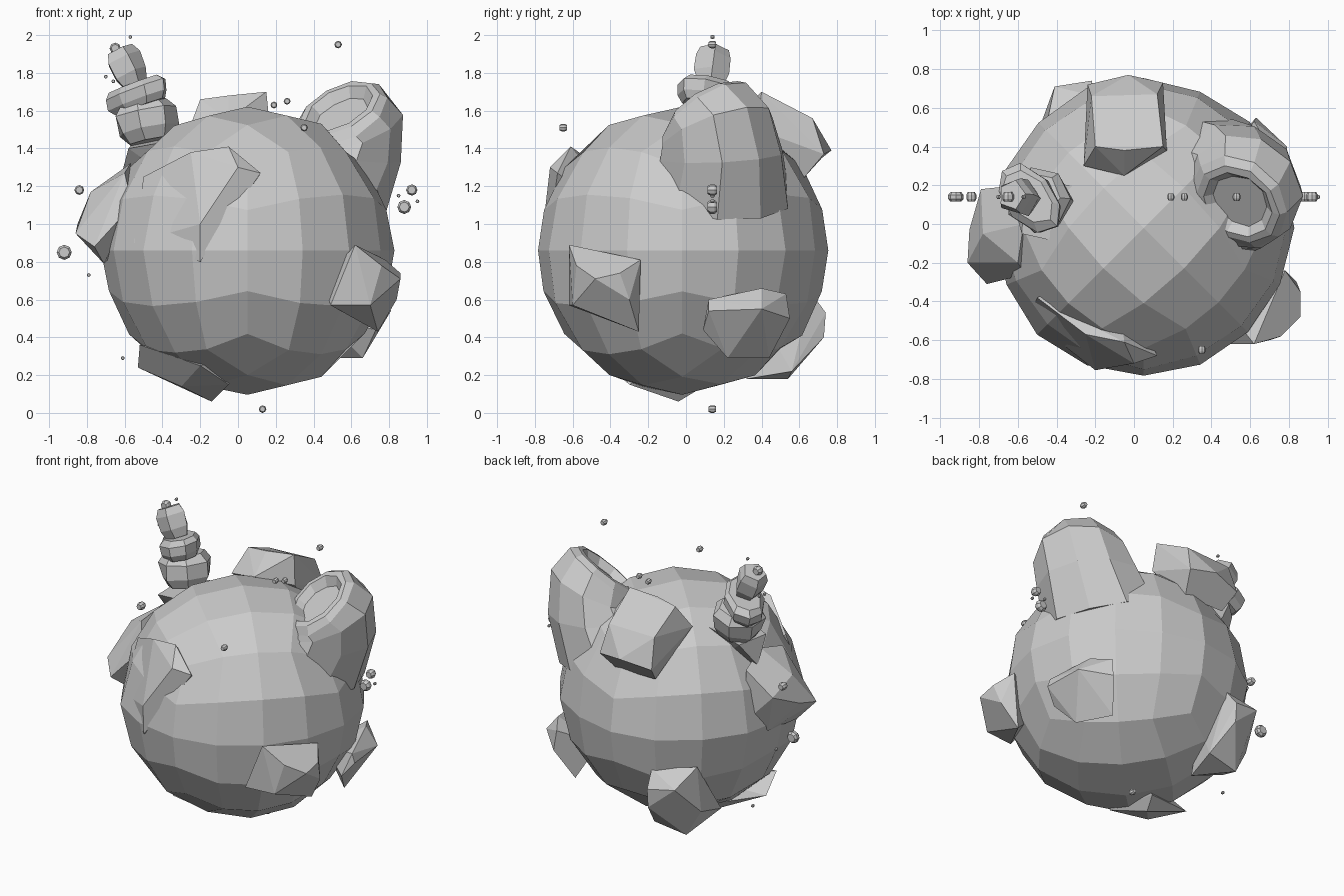
import bpy, bmesh, math, random
from mathutils import Vector, Euler

random.seed(4)


def finish(bm, name):
    bmesh.ops.recalc_face_normals(bm, faces=bm.faces)
    me = bpy.data.meshes.new(name)
    bm.to_mesh(me)
    bm.free()
    ob = bpy.data.objects.new(name, me)
    bpy.context.collection.objects.link(ob)
    return ob


def ring(bm, centre, normal, radius, sides, jitter=0.0):
    n = Vector(normal).normalized()
    u = (Vector((1, 0, 0)) - n * n.x).normalized()
    v = n.cross(u)
    out = []
    for i in range(sides):
        a = math.tau * i / sides
        r = radius * (1 + random.uniform(-jitter, jitter))
        out.append(bm.verts.new(Vector(centre) + u * r * math.cos(a) + v * r * math.sin(a)))
    return out


def loft(name, rings, sides, jitter=0.0):
    bm = bmesh.new()
    rs = [ring(bm, c, n, r, sides, jitter) for c, n, r in rings]
    for a, b in zip(rs, rs[1:]):
        for i in range(sides):
            j = (i + 1) % sides
            bm.faces.new((a[i], a[j], b[j], b[i]))
    bm.faces.new(rs[0][::-1])
    bm.faces.new(rs[-1])
    return finish(bm, name)


def rock(name, pts):
    bm = bmesh.new()
    for p in pts:
        bm.verts.new(p)
    res = bmesh.ops.convex_hull(bm, input=bm.verts)
    junk = {v for v in res["geom_interior"] if isinstance(v, bmesh.types.BMVert)}
    bmesh.ops.delete(bm, geom=list(junk), context='VERTS')
    bmesh.ops.dissolve_limit(bm, angle_limit=math.radians(8), verts=bm.verts, edges=bm.edges)
    return finish(bm, name)


# main boulder: subdivided cube pushed out to a rough ball
bm = bmesh.new()
bmesh.ops.create_cube(bm, size=2)
bmesh.ops.subdivide_edges(bm, edges=bm.edges[:], cuts=3, use_grid_fill=True)
turn = Euler((0, 0, math.radians(45))).to_matrix()
for v in bm.verts:
    d = turn @ Vector([math.tan(c * math.pi / 4) for c in v.co]).normalized()
    v.co = Vector((0.05, -0.02, 0.86)) + d * (0.77 + random.uniform(-0.01, 0.01))
finish(bm, "boulder")

# hooded crater horn
n = (-0.4, -0.5, 0.77)
loft("crater_horn", [
    ((0.40, 0.18, 1.16), (0.35, 0.1, 0.95), 0.39),
    ((0.52, 0.19, 1.36), (0.1, -0.05, 1), 0.34),
    ((0.565, 0.17, 1.50), (-0.25, -0.3, 0.9), 0.31),
    ((0.545, 0.12, 1.58), n, 0.275),
    ((0.535, 0.10, 1.61), n, 0.23),
    ((0.535, 0.10, 1.615), n, 0.19),
    ((0.55, 0.12, 1.57), n, 0.15)], 10, 0.03)

# embedded rocks
rock("front_slab", [
    (-.2, -.755, 1.0), (-.2, -.745, .8), (-.55, -.48, .9), (-.25, -.57, 1.38),
    (-.05, -.61, 1.41), (0, -.72, 1.30), (-.5, -.38, 1.25),
    (.12, -.68, 1.27), (-.1, -.2, .9)])
rock("top_back_rock", [
    (-.2, .40, 1.66), (-.05, .38, 1.68), (.15, .40, 1.70), (-.22, .66, 1.55),
    (.12, .67, 1.56), (.17, .38, 1.50), (-.26, .30, 1.50), (-.05, .25, 1.55),
    (-.24, .72, 1.35), (-.03, .77, 1.39), (.15, .73, 1.37), (-.2, .62, 1.24),
    (.1, .62, 1.24)])
rock("left_rock", [
    (-.57, 0, 1.32), (-.6, -.2, 1.27), (-.79, .18, 1.10), (-.78, -.05, 1.17),
    (-.85, -.03, 1.0), (-.86, -.2, .95), (-.76, -.31, .88), (-.71, -.2, .79),
    (-.56, -.26, 1.1), (-.6, .2, .9), (-.7, .1, .82), (-.6, .2, 1.25)])
rock("front_right_rock", [
    (.62, -.62, .89), (.49, -.62, .57), (.70, -.60, .57), (.76, -.58, .78),
    (.86, -.35, .74), (.86, -.48, .71), (.78, -.24, .81), (.74, -.25, .43),
    (.84, -.30, .60), (.54, -.55, .54), (.45, -.4, .7)])
rock("back_right_rock", [
    (.79, .12, .60), (.70, .40, .66), (.62, .53, .63), (.81, .12, .54),
    (.79, .40, .55), (.63, .55, .50), (.54, .44, .29), (.66, .22, .29),
    (.73, .09, .44), (.45, .3, .5)])
rock("back_low_rock", [
    (-.45, .52, .66), (-.2, .66, .64), (-.41, .71, .56), (-.22, .74, .53),
    (-.22, .73, .40), (-.48, .52, .36), (-.38, .54, .18), (-.15, .56, .22),
    (-.2, .32, .18), (-.48, .3, .3), (-.2, .4, .5)])
rock("bottom_rock", [
    (-.53, -.12, .24), (-.52, -.25, .36), (-.2, -.42, .25), (-.05, -.3, .15),
    (-.14, -.04, .06), (-.3, -.22, .14), (-.1, .06, .12), (0, 0, .3)])
rock("stack_ledge", [
    (-.58, -.05, 1.40), (-.36, -.1, 1.44), (-.32, .2, 1.47), (-.56, .22, 1.42),
    (-.62, .1, 1.25), (-.3, .05, 1.2)])


# leaning stack of stones, each optionally squeezed along the x=y diagonal
def stone(name, c, r, h, tilt, sides=8, squeeze=1.0, taper=.72):
    ax = Vector((-math.sin(tilt), 0.12, math.cos(tilt))).normalized()
    c = Vector(c)
    ob = loft(name, [(c + ax * h * t, ax, r * s)
                     for t, s in ((-.5, taper), (-.2, .97), (.25, 1), (.5, .78))], sides, 0.06)
    diag = Vector((1, 1, 0)).normalized()
    for v in ob.data.vertices:
        v.co += diag * (v.co - c).dot(diag) * (squeeze - 1)


stone("stack_lower_stone", (-.485, .12, 1.54), .165, .21, .2, 7)
stone("stack_middle_stone", (-.535, .13, 1.68), .215, .13, .28, 8, .6, .8)
stone("stack_top_stone", (-.59, .14, 1.83), .10, .20, .45, 5)

# floating pebbles: x, z, radius
for i, (x, z, r) in enumerate([
        (-.84, 1.18, .026), (-.92, .85, .04), (-.79, .73, .01), (-.61, .29, .01),
        (.13, .02, .02), (.88, 1.09, .037), (.92, 1.18, .03), (.85, 1.15, .01),
        (.95, 1.12, .01), (.53, 1.95, .02), (.26, 1.65, .018), (.19, 1.63, .018),
        (-.57, 1.99, .01), (-.70, 1.78, .01), (-.66, 1.755, .01), (-.65, 1.93, .03),
        (.35, 1.51, .02)]):
    y = -.65 if i == 16 else .14
    d = min(r, .025)
    loft(f"pebble_{i + 1}", [((x, y + d * t, z), (0, 1, 0), r * s)
                             for t, s in ((-1, .7), (-.4, 1), (.4, 1), (1, .7))], 8)
